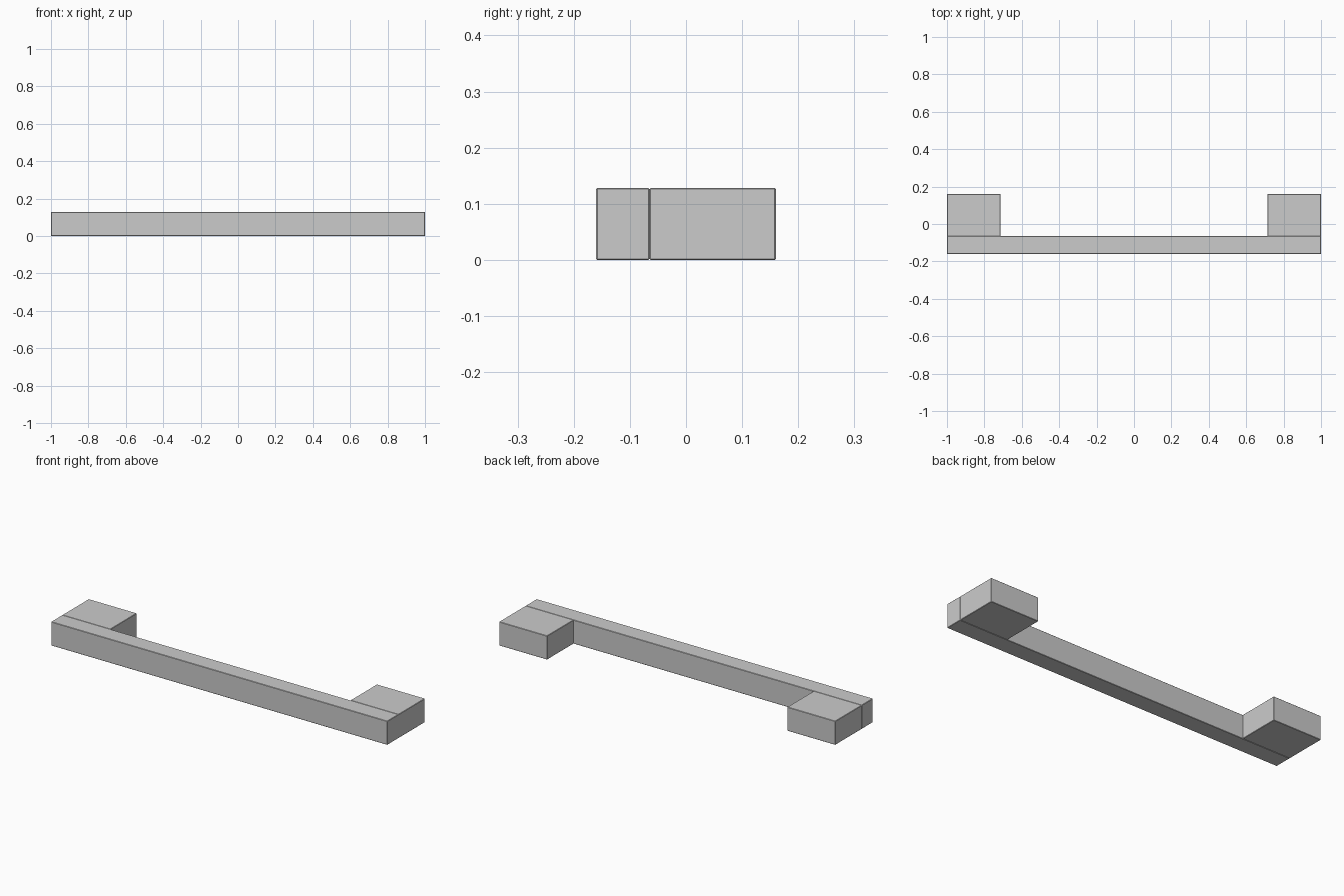
import bpy

if "Cube" in bpy.data.objects:
    bpy.data.objects.remove(bpy.data.objects["Cube"])

HEIGHT = 0.128


def box(name, x0, x1, y0, y1):
    """Box standing on the floor with a very fine edge chamfer."""
    bpy.ops.mesh.primitive_cube_add(
        size=1, location=((x0 + x1) / 2, (y0 + y1) / 2, HEIGHT / 2))
    ob = bpy.context.object
    ob.name = name
    ob.scale = (x1 - x0, y1 - y0, HEIGHT)
    bpy.ops.object.transform_apply(location=False, rotation=False, scale=True)
    bevel = ob.modifiers.new("fine_edge", 'BEVEL')
    bevel.width = 0.002
    bevel.segments = 1
    return ob


# Long front bar
box("front_bar", -1, 1, -0.16, -0.065)

# End blocks behind the bar
box("left_end_block", -1, -0.714, -0.065, 0.16)
box("right_end_block", 0.714, 1, -0.065, 0.16)
